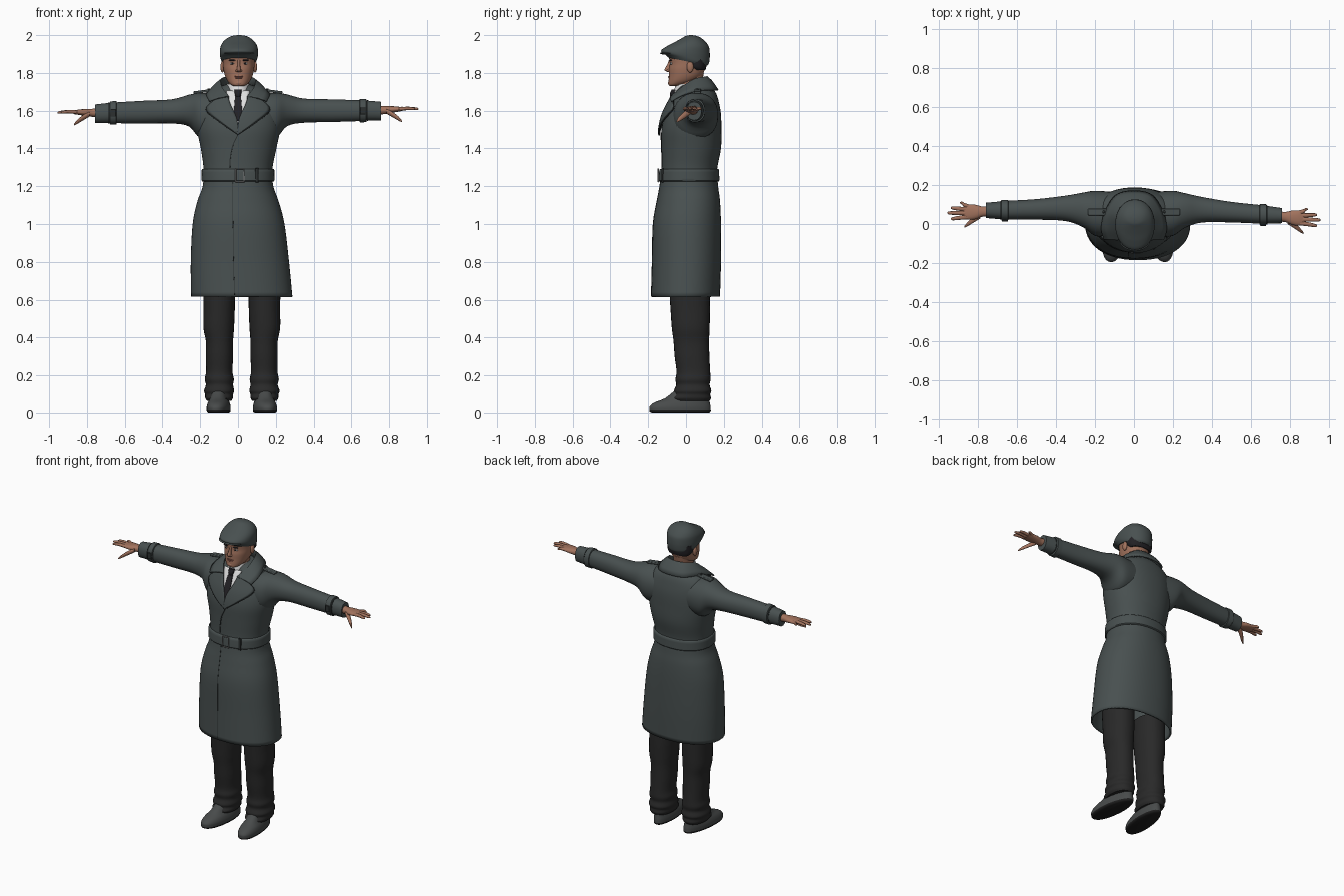
import bpy, bmesh, math
from mathutils import Vector

cube = bpy.data.objects.get("Cube")
if cube:
    bpy.data.objects.remove(cube, do_unlink=True)


def material(name, r, g, b):
    m = bpy.data.materials.new(name)
    m.use_nodes = True
    m.diffuse_color = (r, g, b, 1)
    bsdf = m.node_tree.nodes["Principled BSDF"]
    bsdf.inputs["Base Color"].default_value = (r, g, b, 1)
    bsdf.inputs["Roughness"].default_value = 0.8
    return m


coat = material("coat_grey", .065, .08, .08)
seam = material("seam_grey", .025, .03, .03)
trouser = material("trouser_black", .022, .022, .022)
leather = material("shoe_grey", .065, .07, .07)
sole = material("sole_black", .012, .012, .012)
skin = material("skin", .36, .17, .11)
white = material("shirt_white", .75, .75, .75)
dark = material("dark_cloth", .016, .015, .018)
metal = material("buckle_metal", .2, .2, .2)
lip = material("lip_red", .24, .09, .07)

made = []


def finish(name, bm, mat, thick=0, centre=0):
    bmesh.ops.recalc_face_normals(bm, faces=bm.faces)
    me = bpy.data.meshes.new(name)
    bm.to_mesh(me)
    bm.free()
    me.materials.append(mat)
    ob = bpy.data.objects.new(name, me)
    bpy.context.collection.objects.link(ob)
    if thick:
        mod = ob.modifiers.new("thickness", "SOLIDIFY")
        mod.thickness, mod.offset = thick, centre
    made.append(ob)
    return ob


def spline(keys, steps):
    """Smooth curve through tuples of any length."""
    out = []
    for i in range(len(keys) - 1):
        a, b, c, d = (keys[max(0, min(len(keys) - 1, i + k))] for k in (-1, 0, 1, 2))
        for s in range(steps):
            t = s / steps
            out.append(tuple(q + .5 * t * (r - p + t * (2 * p - 5 * q + 4 * r - w + t * (3 * (q - r) + w - p)))
                             for p, q, r, w in zip(a, b, c, d)))
    return out + [tuple(keys[-1])]


def bent(v, e):
    return math.copysign(abs(v) ** (2 / e), v)


def loft(name, keys, mat, n=32, e=2.2, steps=4, along_x=False, move=None, caps=(True, True), thick=0):
    """Rings of (height, centre, half width, front y, back y)."""
    bm = bmesh.new()
    rings = []
    for h, c, w, y0, y1 in spline(keys, steps):
        ring = []
        for k in range(n):
            a = math.tau * k / n
            u = c + w * bent(math.cos(a), e)
            y = (y0 + y1) / 2 + (y1 - y0) / 2 * bent(math.sin(a), e)
            p = Vector((h, y, u) if along_x else (u, y, h))
            ring.append(bm.verts.new(move(p) if move else p))
        rings.append(ring)
    for a, b in zip(rings, rings[1:]):
        for k in range(n):
            bm.faces.new((a[k], a[k - 1], b[k - 1], b[k]))
    for ring, cap in zip((rings[0], rings[-1]), caps):
        if cap:
            bm.faces.new(ring)
    return finish(name, bm, mat, thick, -1)


def sheet(name, rows, mat, thick):
    bm = bmesh.new()
    grid = [[bm.verts.new(p) for p in row] for row in rows]
    for a, b in zip(grid, grid[1:]):
        for k in range(len(a) - 1):
            bm.faces.new((a[k], a[k + 1], b[k + 1], b[k]))
    return finish(name, bm, mat, thick)


def ball(name, at, size, mat):
    bm = bmesh.new()
    bmesh.ops.create_uvsphere(bm, u_segments=20, v_segments=12, radius=1)
    for v in bm.verts:
        v.co = Vector(at) + Vector(c * s for c, s in zip(v.co, size))
    return finish(name, bm, mat)


def box(name, at, size, mat, roll=0):
    bm = bmesh.new()
    bmesh.ops.create_cube(bm, size=1)
    for v in bm.verts:
        v.co = Vector(c * s for c, s in zip(v.co, size))
    ob = finish(name, bm, mat)
    ob.location, ob.rotation_euler.y = at, roll
    bev = ob.modifiers.new("bevel", "BEVEL")
    bev.width, bev.segments = min(size) * .3, 2
    return ob


# Coat body
body = [(.615, .02, .268, -.185, .18), (.8, .01, .26, -.18, .185), (1, .003, .243, -.175, .185),
        (1.12, 0, .215, -.155, .18), (1.2, 0, .187, -.14, .17), (1.29, 0, .182, -.13, .165),
        (1.4, .003, .2, -.13, .185), (1.5, .003, .22, -.13, .187), (1.58, .003, .22, -.112, .185),
        (1.64, 0, .205, -.085, .175), (1.69, 0, .165, -.06, .16), (1.725, 0, .1, -.04, .135),
        (1.74, 0, .06, -.03, .11)]
loft("coat_body", body, coat, n=56, steps=5, caps=(False, True), thick=.01)
dense = spline(body, 5)


def body_at(z):
    for a, b in zip(dense, dense[1:]):
        if a[0] <= z <= b[0]:
            t = (z - a[0]) / (b[0] - a[0])
            return [p + t * (q - p) for p, q in zip(a, b)]
    return dense[-1]


def on_front(x, z, off):
    _, c, w, y0, y1 = body_at(z)
    k = min(.97, abs(x - c) / w)
    return Vector((x, (y0 + y1) / 2 - (y1 - y0) / 2 * (1 - k ** 2.2) ** (1 / 2.2) - off, z))


def patch(name, left, right, mat, off, thick=.006):
    """Cloth panel laid on the chest between two (x, z) edges."""
    rows = [[on_front(a[0] + (b[0] - a[0]) * t / 8, a[1] + (b[1] - a[1]) * t / 8, off) for t in range(9)]
            for a, b in zip(spline(left, 6), spline(right, 6))]
    return sheet(name, rows, mat, thick)


def flip(points, s):
    return [(s * p[0],) + tuple(p[1:]) for p in points]


# Shirt front, tie, lapels, front closing edge
vee = [(.062, 1.705), (.045, 1.63), (.004, 1.535)]
patch("shirt_front", flip(vee, -1), vee, white, .004, .004)
loft("shirt_collar", [(1.655, 0, .064, -.072, .08), (1.7, 0, .062, -.064, .085), (1.74, 0, .058, -.055, .085)],
     white, caps=(False, False), thick=.004)
blade = [(.014, 1.69), (.02, 1.62), (.024, 1.545)]
patch("tie_blade", flip(blade, -1), blade, dark, .009)
loft("tie_knot", [(1.675, 0, .012, -.084, -.06), (1.69, 0, .017, -.085, -.055), (1.712, 0, .02, -.076, -.05)], dark, n=16)
inner = [(.056, 1.685), (.038, 1.63), (.008, 1.56), (-.006, 1.475)]
outer = [(.125, 1.655), (.166, 1.605), (.085, 1.535), (-.004, 1.473)]
for s, side in ((-1, "right"), (1, "left")):
    off = .012 + .002 * s
    patch(side + "_lapel", flip(inner, s), flip(outer, s), coat, off, .008)
    rim = [(x + .004, z - .004) for x, z in outer]
    patch(side + "_lapel_edge", flip(outer, s), flip(rim, s), seam, off - .002, .005)
edge = [(.0, 1.478), (-.028, 1.42), (-.042, 1.36), (-.046, 1.3)]
patch("closing_edge", edge, [(x + .005, z) for x, z in edge], seam, .001, .004)
skirt = [(-.03, 1.22), (-.028, 1), (-.025, .8), (-.02, .625)]
patch("skirt_edge", skirt, [(x + .003, z) for x, z in skirt], seam, .0005, .002)

# Turned-down collar
fold = [(.052, -.082, 1.675), (.086, -.025, 1.72), (.092, .04, 1.762), (.062, .098, 1.776)]
fall = [(.152, -.078, 1.65), (.166, -.02, 1.682), (.146, .065, 1.705), (.09, .148, 1.708)]


def around(half, back):
    return spline(half + [back] + flip(half[::-1], -1), 6)


top, low = around(fold, (0, .115, 1.778)), around(fall, (0, .168, 1.708))
rows = [[(x * .9, y * .9 + .004, z - .05) for x, y, z in top]]
for t in (0, .35, .7, 1):
    rows.append([tuple(p + t * (q - p) + (.02 * t * (1 - t) if i == 2 else 0)
                       for i, (p, q) in enumerate(zip(a, b))) for a, b in zip(top, low)])
sheet("coat_collar", rows, coat, .009)

# Belt with buckle and keeper
loft("belt", [(z, 0, body_at(z)[2] + o, body_at(z)[3] - o, body_at(z)[4] + o)
              for z, o in ((1.225, .002), (1.23, .01), (1.258, .011), (1.287, .01), (1.292, .002))],
     coat, n=56, steps=2, caps=(False, False))
by = on_front(.01, 1.258, .014).y
for dx in (-.022, .022):
    box("buckle_side", (.01 + dx, by, 1.258), (.006, .007, .074), metal)
for dz in (-.034, .034):
    box("buckle_bar", (.01, by, 1.258 + dz), (.05, .007, .006), metal)
box("belt_keeper", on_front(.1, 1.258, .011), (.018, .012, .076), seam)


def arm_side(s):
    def move(p):
        k = max(0, p.x - .2) if s < 0 else 0
        return Vector((s * p.x, p.y + .048 * k, p.z - .025 * k))
    return move


sleeve = [(.12, 1.575, .115, -.07, .165), (.2, 1.575, .12, -.06, .17), (.26, 1.602, .084, -.02, .158),
          (.35, 1.6, .064, .008, .138), (.5, 1.6, .06, .008, .113), (.65, 1.6, .055, .002, .097),
          (.7, 1.6, .052, .002, .09), (.757, 1.598, .049, .004, .082)]
fingers = [("little", .89, .075, .058), ("ring", .938, .047, .043), ("middle", .955, .021, .024), ("index", .938, -.008, .005)]
for s, side in ((-1, "right"), (1, "left")):
    move = arm_side(s)

    def part(name, keys, mat, **kw):
        loft(side + "_" + name, keys, mat, along_x=True, move=move, **kw)

    # Sleeves, cuff straps and shoulder straps
    part("sleeve", sleeve, coat)
    part("cuff_strap", [(x, 1.6, .055 + o, .002 - o, .095 + o) for x, o in
                        ((.642, 0), (.645, .007), (.678, .006), (.681, -.001))], coat, steps=1)
    part("cuff_line", [(x, 1.6, .0555, -.002, .0945) for x in (.683, .687)], seam, steps=1)
    box(side + "_cuff_buckle", move(Vector((.661, -.006, 1.6))), (.03, .008, .04), seam)
    box(side + "_shoulder_strap", (s * .185, .062, 1.702), (.1, .036, .014), coat, s * .13)
    ball(side + "_strap_button", (s * .155, .062, 1.713), (.007, .007, .005), seam)

    # Hands
    part("palm", [(.735, 1.603, .025, .012, .066), (.775, 1.603, .021, .01, .062), (.81, 1.606, .018, -.004, .069),
                  (.845, 1.608, .014, -.009, .07), (.872, 1.608, .009, -.004, .064)], skin, n=20)
    for finger, tip, y1, y0 in fingers:
        part(finger + "_finger", [(x, 1.608 + dz, r * .85, y - r, y + r) for x, y, r, dz in
                                  ((.845, y0, .0115, 0), ((.85 + tip) / 2, (y0 + y1) / 2, .0105, .004),
                                   (tip - .01, y1, .008, .002), (tip, y1, .003, 0))], skin, n=12)
    part("thumb", [(.785, 1.598, .014, .0, .036), (.82, 1.578, .014, -.022, .01),
                   (.85, 1.558, .011, -.042, -.02), (.868, 1.543, .004, -.051, -.042)], skin, n=14)

    # Trouser legs with creased hems
    leg = [(.68, .12, .085, -.09, .125), (.55, .12, .083, -.082, .127), (.45, .122, .081, -.075, .125),
           (.38, .118, .072, -.066, .122), (.3, .118, .072, -.06, .124), (.22, .119, .07, -.05, .128),
           (.18, .119, .077, -.056, .13), (.15, .118, .072, -.052, .125), (.12, .12, .08, -.064, .134),
           (.1, .12, .074, -.062, .128), (.08, .12, .073, -.08, .132), (.065, .12, .064, -.066, .124)]
    loft(side + "_trouser_leg", leg, trouser, n=28, move=lambda p: Vector((.02 + s * p.x, p.y, p.z)))

    # Shoes, soles chosen by height
    def place(p):
        half = p.x * (1 - .16 * max(0, p.y) / .13)
        return Vector((.02 + s * (.122 + half - .09 * (p.y + .03)), p.y, p.z))
    shoe = loft(side + "_shoe", [(0, 0, .052, -.18, .122), (.006, 0, .06, -.192, .13), (.018, 0, .061, -.194, .131),
                                (.036, 0, .061, -.192, .13), (.056, 0, .056, -.168, .126),
                                (.08, 0, .047, -.11, .122), (.12, 0, .042, -.06, .112)], leather, n=36, e=2.3, move=place)
    shoe.data.materials.append(sole)
    for f in shoe.data.polygons:
        f.material_index = int(f.center.z < .016)

    # Paired face parts
    x = .004 + s * .034
    ball(side + "_ear", (.004 + s * .086, .022, 1.832), (.011, .018, .03), skin)
    ball(side + "_eye", (x, -.0755, 1.85), (.013, .009, .006), white)
    ball(side + "_iris", (x, -.083, 1.85), (.0055, .003, .0055), dark)
    ball(side + "_brow", (x, -.081, 1.867), (.02, .008, .0045), dark)
    ball(side + "_nostril", (.004 + s * .009, -.093, 1.812), (.008, .01, .007), skin)

# Head and neck
loft("neck", [(1.67, .003, .056, -.05, .08), (1.73, .003, .054, -.048, .08), (1.8, .003, .056, -.04, .095)], skin)
loft("head", [(1.73, .004, .026, -.085, -.03), (1.738, .004, .042, -.092, -.005), (1.757, .004, .06, -.092, .05),
              (1.785, .004, .073, -.09, .085), (1.82, .004, .081, -.09, .1), (1.85, .004, .084, -.086, .107),
              (1.89, .004, .086, -.09, .11), (1.93, .004, .08, -.085, .105)], skin, n=40)
loft("nose", [(1.806, .004, .009, -.1, -.07), (1.812, .004, .012, -.112, -.07), (1.822, .004, .01, -.112, -.07),
              (1.845, .004, .007, -.099, -.07), (1.868, .004, .008, -.09, -.07)], skin, n=16)
ball("upper_lip", (.004, -.087, 1.781), (.023, .0075, .004), lip)
ball("lower_lip", (.004, -.087, 1.774), (.02, .008, .0045), lip)
ball("chin", (.004, -.08, 1.747), (.022, .015, .014), skin)
loft("hair", [(1.815, .004, .07, .03, .102), (1.835, .004, .084, .0, .108), (1.885, .004, .088, -.012, .112)], dark)


# Flat cap, tilted lower edge and peak
def tilt(p):
    k = max(0, min(1, (1.94 - p.z) / .06))
    return Vector((p.x, p.y, p.z - .2 * k * (p.y + .03)))


loft("flat_cap", [(1.868, .005, .09, -.092, .113), (1.88, .005, .096, -.108, .121), (1.895, .005, .1, -.13, .125),
                  (1.915, .005, .101, -.128, .126), (1.94, .005, .097, -.103, .121), (1.965, .005, .083, -.056, .103),
                  (1.985, .005, .06, -.02, .08), (1.996, .005, .035, .0, .055), (2.0, .005, .006, .02, .032)],
     coat, n=40, e=2.1, move=tilt)
ball("cap_peak", (.005, -.082, 1.904), (.08, .056, .009), coat)

# Smooth shading with sharp edges kept
bpy.ops.object.select_all(action="DESELECT")
for ob in made:
    ob.select_set(True)
bpy.context.view_layer.objects.active = made[0]
bpy.ops.object.shade_smooth_by_angle(angle=math.radians(40))
